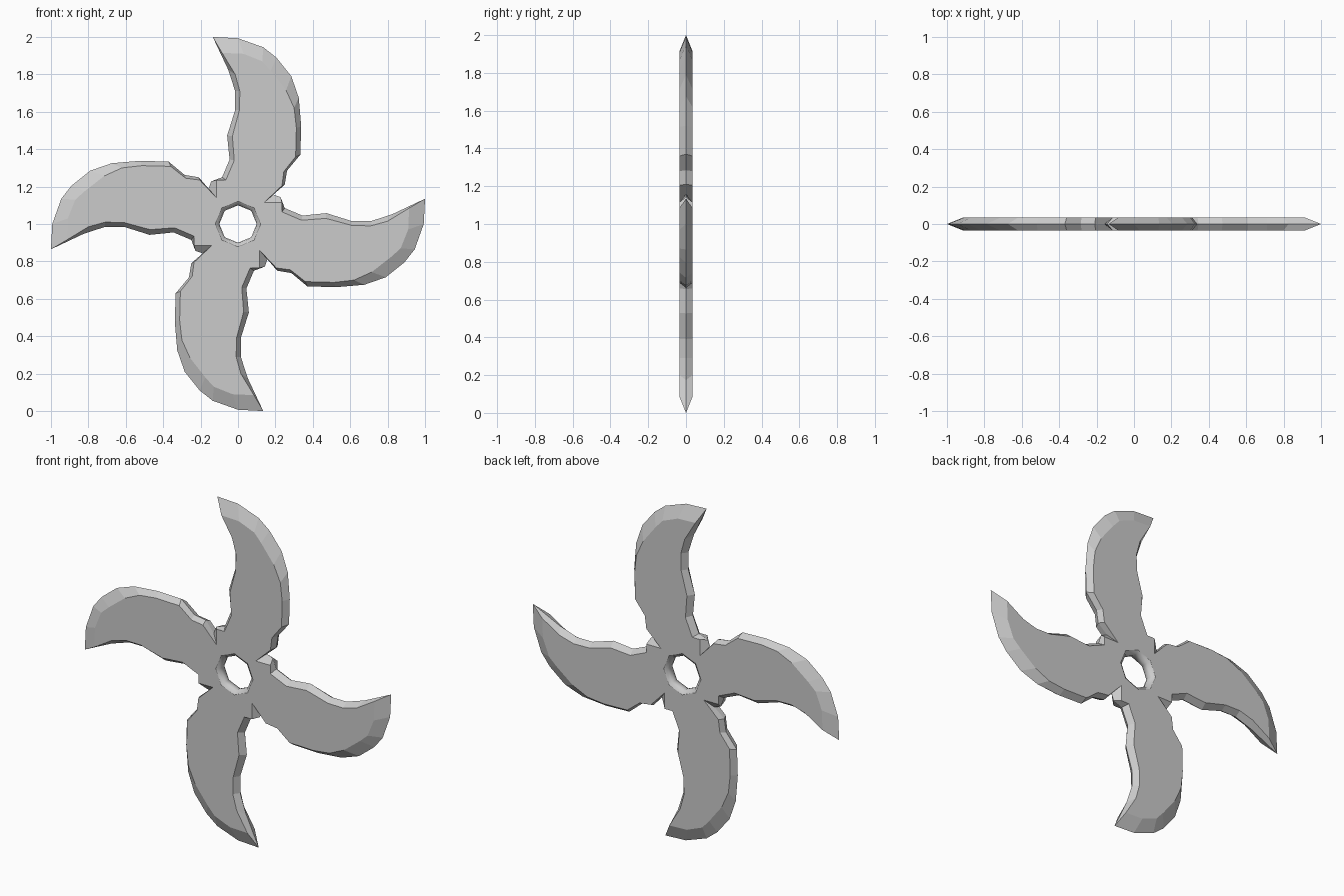
import bpy, bmesh, math

if "Cube" in bpy.data.objects:
    bpy.data.objects.remove(bpy.data.objects["Cube"])

HALF = 0.034  # half thickness of the flat plate

# One blade outline, clockwise: sharp edge x, z, then flat-face border x, z
BLADE = [
    (-.143, .228, -.115, .235), (-.085, .250, -.065, .235),
    (-.045, .345, -.020, .340), (-.058, .473, -.030, .470),
    (-.015, .610, .008, .610), (-.015, .710, .010, .710),
    (-.053, .826, -.015, .800), (-.135, 1.00, -.085, .915),
    (0.00, .993, .030, .910), (.135, .945, .130, .870),
    (.205, .890, .175, .820), (.285, .790, .257, .715),
    (.325, .675, .300, .620), (.338, .520, .312, .515),
    (.333, .370, .308, .360), (.262, .285, .245, .280),
    (.250, .210, .235, .205), (.187, .158, .140, .115),
]
N = len(BLADE)


def turn(x, z, k):
    """Rotate clockwise by k quarter turns."""
    for _ in range(k):
        x, z = z, -x
    return x, z


bm = bmesh.new()


def loop(points, y):
    return [bm.verts.new((x, y, z + 1)) for x, z in points]


def bridge(a, b, smooth=False):
    for i in range(len(a)):
        j = (i + 1) % len(a)
        bm.faces.new((a[i], a[j], b[j], b[i])).smooth = smooth


def ring(r, y):
    pts = [(r * math.sin(math.radians(45 * i)), r * math.cos(math.radians(45 * i)))
           for i in range(8)]
    return loop(pts, y)


# Shared sharp edge and hole waist in the middle plane
edge = loop([turn(p[0], p[1], k) for k in range(4) for p in BLADE], 0)
waist = ring(0.1, 0)

# Front and back: bevel, rounded hole rim, and one flat face per blade
for side in (-1, 1):
    face = loop([turn(p[2], p[3], k) for k in range(4) for p in BLADE], side * HALF)
    bridge(edge, face)
    lip, rim = ring(0.105, side * 0.022), ring(0.122, side * HALF)
    bridge(waist, lip, True)
    bridge(lip, rim, True)
    for k in range(4):
        outer = [face[(k * N - 1 + i) % (4 * N)] for i in range(N + 1)]
        inner = [rim[(2 * k + i) % 8] for i in (1, 0, -1)]
        bm.faces.new(outer + inner)

bmesh.ops.recalc_face_normals(bm, faces=bm.faces)
mesh = bpy.data.meshes.new("throwing_star")
bm.to_mesh(mesh)
bm.free()
star = bpy.data.objects.new("throwing_star", mesh)
bpy.context.collection.objects.link(star)
